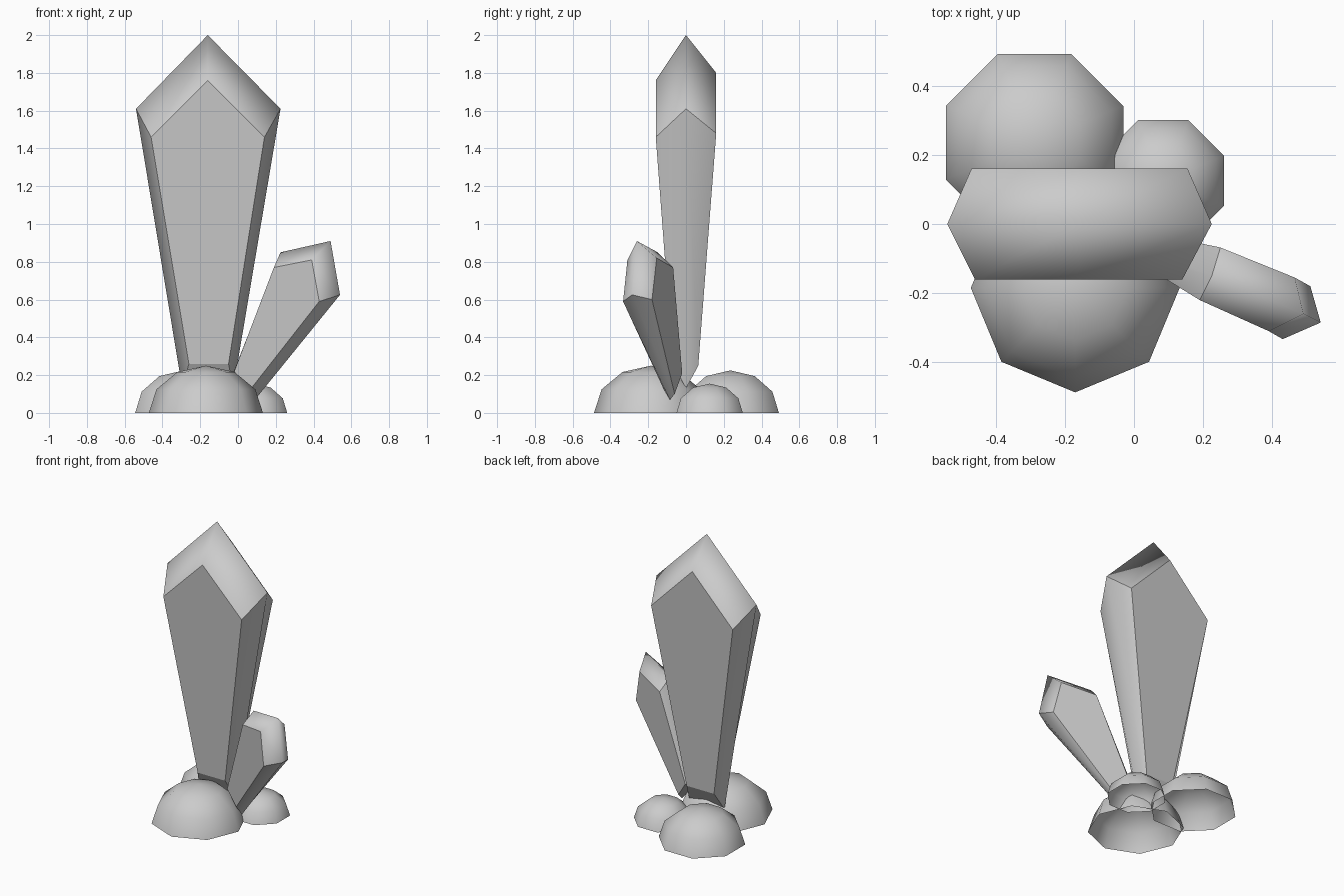
import bpy, bmesh, math

if "Cube" in bpy.data.objects:
    bpy.data.objects.remove(bpy.data.objects["Cube"])


def crystal(name, front, mid, back):
    """Stitch three five-point slices: base left, left, apex, right, base right."""
    bm = bmesh.new()
    rows = [[bm.verts.new(p) for p in s] for s in (front, mid, back)]
    group = {}
    group[bm.faces.new(rows[0])] = 'front'
    group[bm.faces.new(rows[2][::-1])] = 'back'
    kinds = ['left', 'cap', 'cap', 'right', 'base']
    for a, b in zip(rows, rows[1:]):
        for i, kind in enumerate(kinds):
            j = (i + 1) % 5
            f = bm.faces.new((a[i], b[i], b[j], a[j]))
            # the two underside facets stay flat
            group[f] = kind if kind != 'base' else ('base', a is rows[0])
    for f in bm.faces:
        f.smooth = True
    for e in bm.edges:
        e.smooth = len({group[f] for f in e.link_faces}) == 1
    bmesh.ops.recalc_face_normals(bm, faces=bm.faces[:])
    return finish(name, bm)


def rock(name, x, y, r, h, turn):
    """Open-bottomed eight-sided dome."""
    bm = bmesh.new()
    bmesh.ops.create_uvsphere(bm, u_segments=8, v_segments=6, radius=1)
    bmesh.ops.delete(bm, geom=[v for v in bm.verts if v.co.z < -0.01],
                     context='VERTS')
    c, s = math.cos(turn), math.sin(turn)
    for v in bm.verts:
        px, py, pz = v.co
        v.co = (x + r * (c * px - s * py), y + r * (s * px + c * py),
                max(0, pz) * h)
    for f in bm.faces:
        f.smooth = True
    return finish(name, bm)


def finish(name, bm):
    me = bpy.data.meshes.new(name)
    bm.to_mesh(me)
    bm.free()
    ob = bpy.data.objects.new(name, me)
    bpy.context.collection.objects.link(ob)
    return ob


# Tall upright crystal
crystal('large_crystal',
        [(-.26, -.07, .26), (-.46, -.16, 1.46), (-.16, -.16, 1.76),
         (.14, -.16, 1.46), (-.05, -.07, .26)],
        [(-.295, 0, .13), (-.54, 0, 1.61), (-.16, 0, 2.0),
         (.225, 0, 1.61), (-.025, 0, .13)],
        [(-.26, .065, .25), (-.47, .16, 1.48), (-.16, .16, 1.80),
         (.155, .16, 1.48), (-.05, .065, .25)])

# Short crystal leaning to the right and forward
crystal('small_crystal',
        [(-.02, -.09, .22), (.19, -.22, .77), (.39, -.31, .81),
         (.43, -.333, .59), (.07, -.12, .13)],
        [(-.03, -.05, .20), (.225, -.15, .85), (.49, -.26, .91),
         (.54, -.285, .625), (.09, -.085, .07)],
        [(.02, -.02, .21), (.25, -.068, .77), (.465, -.155, .82),
         (.51, -.18, .60), (.10, -.06, .10)])

# Rocks around the base
rock('front_rock', -.17, -.185, .302, .25, 0)
rock('back_left_rock', -.2875, .235, .278, .225, math.pi / 8)
rock('back_right_rock', .085, .125, .19, .155, math.pi / 8)
